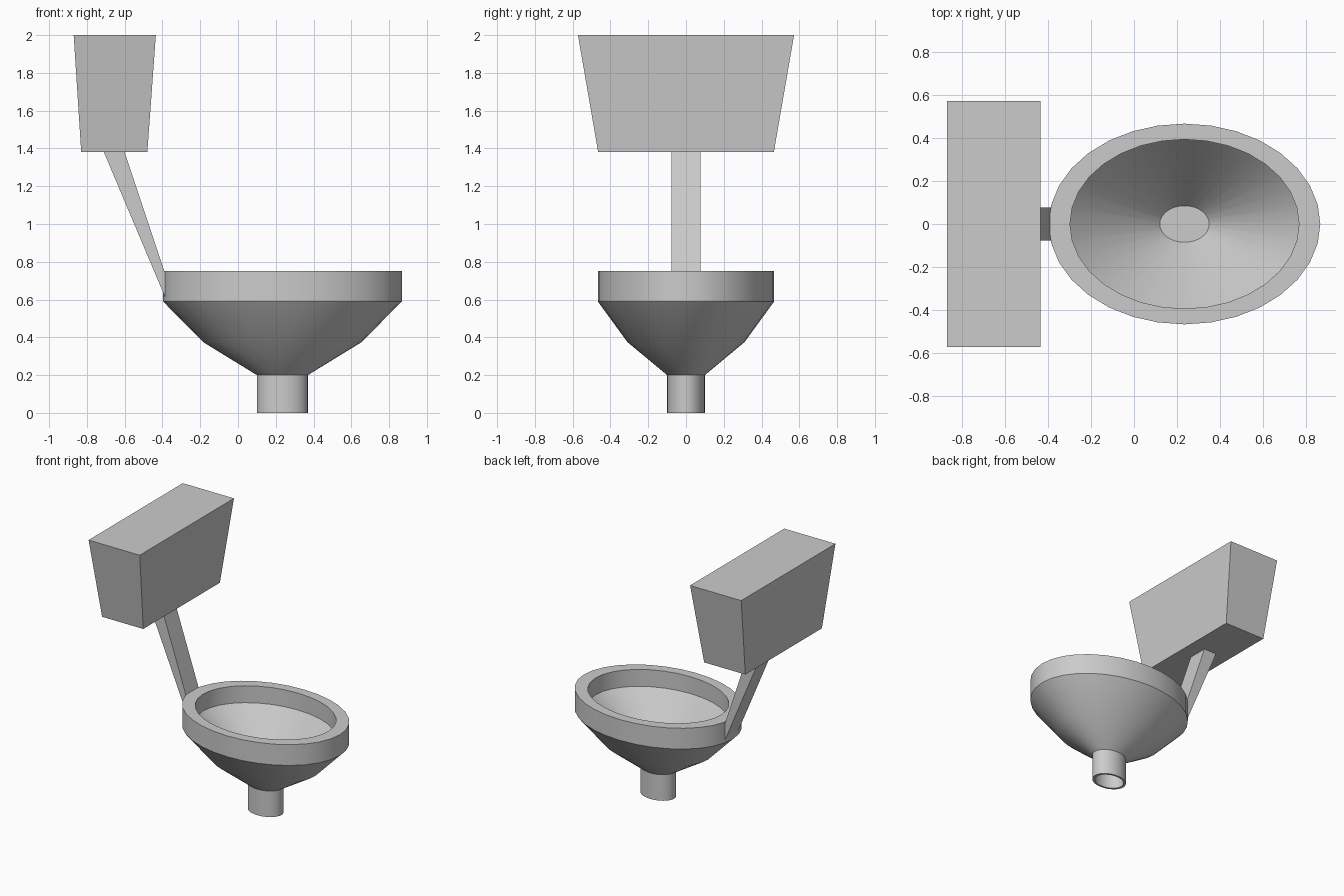
import bpy, bmesh, math

if "Cube" in bpy.data.objects:
    bpy.data.objects.remove(bpy.data.objects["Cube"], do_unlink=True)

GREY = (0.6, 0.6, 0.6, 1)
ceramic = bpy.data.materials.new("grey ceramic")
ceramic.use_nodes = True
ceramic.diffuse_color = GREY
ceramic.node_tree.nodes["Principled BSDF"].inputs["Base Color"].default_value = GREY


def add_object(name, bm, smooth=False):
    bmesh.ops.recalc_face_normals(bm, faces=bm.faces)
    mesh = bpy.data.meshes.new(name)
    bm.to_mesh(mesh)
    bm.free()
    mesh.materials.append(ceramic)
    obj = bpy.data.objects.new(name, mesh)
    bpy.context.collection.objects.link(obj)
    if smooth:
        bpy.ops.object.select_all(action="DESELECT")
        obj.select_set(True)
        bpy.context.view_layer.objects.active = obj
        bpy.ops.object.shade_smooth_by_angle(angle=math.radians(30))
    return obj


def loft(name, rings, smooth=False):
    """Skin a list of equal point rings and cap both ends."""
    bm = bmesh.new()
    loops = [[bm.verts.new(p) for p in ring] for ring in rings]
    n = len(loops[0])
    for a, b in zip(loops, loops[1:]):
        for i in range(n):
            j = (i + 1) % n
            bm.faces.new((a[i], a[j], b[j], b[i]))
    bm.faces.new(loops[0])
    bm.faces.new(loops[-1])
    return add_object(name, bm, smooth)


def ellipse(rx, z, cx=0.235, aspect=0.739, sides=32):
    turns = [2 * math.pi * i / sides for i in range(sides)]
    return [(cx + rx * math.cos(t), aspect * rx * math.sin(t), z) for t in turns]


def rectangle(x0, x1, half_y, z0, z1):
    return [(x0, -half_y, z0), (x1, -half_y, z1), (x1, half_y, z1), (x0, half_y, z0)]


# Bowl: hollow spout, flared body, thick rim, inner cone and flat floor
profile = [(0.115, 0.19), (0.115, 0), (0.135, 0), (0.135, 0.2), (0.42, 0.375),
           (0.632, 0.59), (0.632, 0.75), (0.533, 0.75), (0.533, 0.62), (0.115, 0.22)]
loft("bowl", [ellipse(r, z) for r, z in profile], smooth=True)

# Tank: box widening upwards
loft("tank", [rectangle(-0.83, -0.48, 0.465, 1.38, 1.38),
              rectangle(-0.87, -0.435, 0.572, 2, 2)])

# Slanted stem from the rim side to the underside of the tank
loft("stem", [rectangle(-0.385, -0.385, 0.077, 0.61, 0.735),
              rectangle(-0.71, -0.60, 0.077, 1.38, 1.38)])
